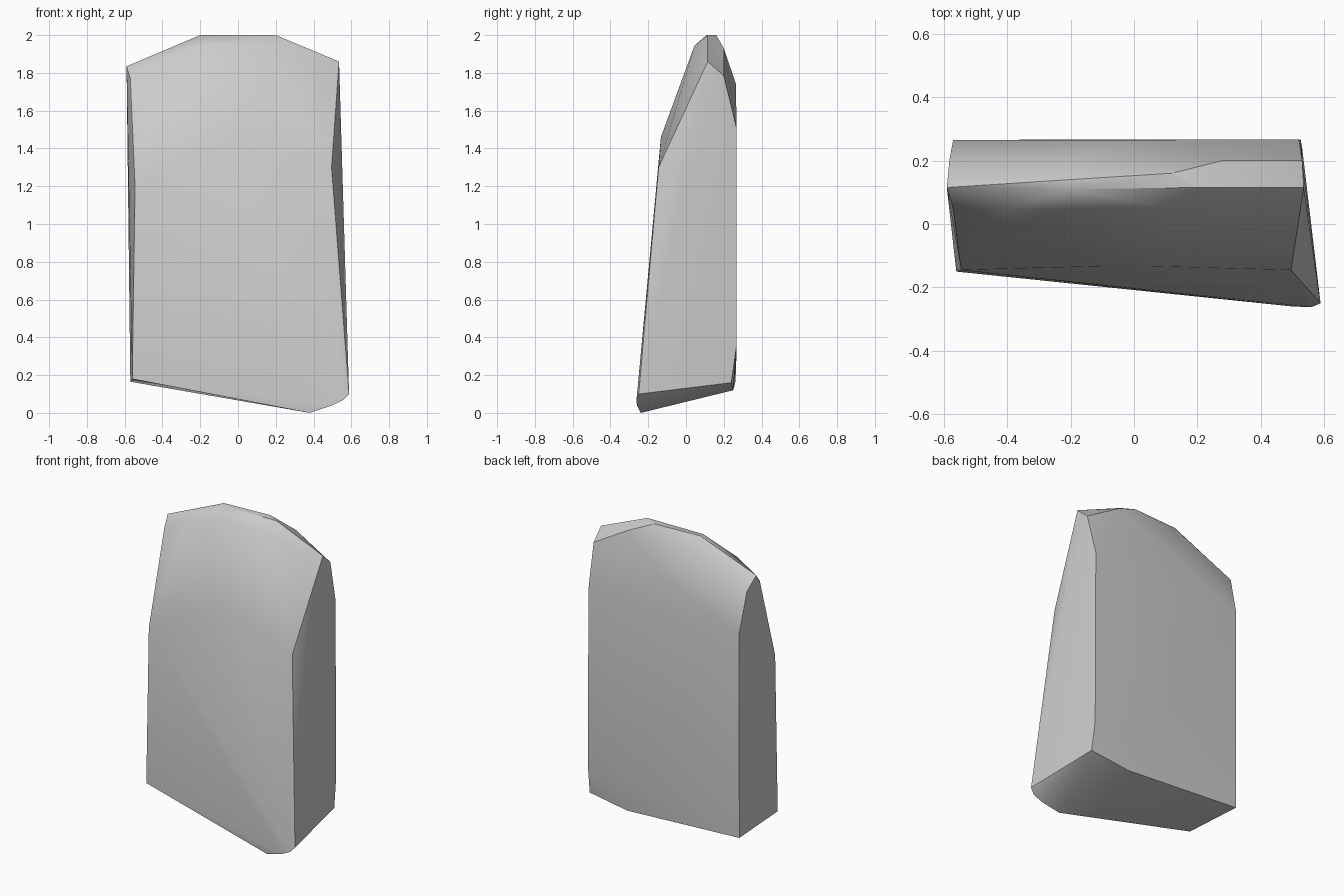
import bpy
import bmesh
from math import radians

# Remove the default object only
default_object = bpy.data.objects.get("Cube")
if default_object:
    bpy.data.objects.remove(default_object, do_unlink=True)


def make_material(name, colour):
    material = bpy.data.materials.new(name)
    material.use_nodes = True
    material.diffuse_color = colour
    shader = next(n for n in material.node_tree.nodes if n.type == "BSDF_PRINCIPLED")
    shader.inputs["Base Color"].default_value = colour
    shader.inputs["Roughness"].default_value = 0.9
    return material


def make_chiselled_stone(name, corner_groups, material):
    """Wrap the corner groups in a tight convex skin, as a chiselled slab."""
    bm = bmesh.new()
    for group in corner_groups:
        for corner in group:
            bm.verts.new(corner)
    hull = bmesh.ops.convex_hull(bm, input=bm.verts)
    loose = {v for v in hull["geom_interior"] + hull["geom_unused"]
             if isinstance(v, bmesh.types.BMVert)}
    bmesh.ops.delete(bm, geom=list(loose), context="VERTS")
    bmesh.ops.recalc_face_normals(bm, faces=bm.faces)

    mesh = bpy.data.meshes.new(name)
    bm.to_mesh(mesh)
    bm.free()
    mesh.materials.append(material)
    stone = bpy.data.objects.new(name, mesh)
    bpy.context.collection.objects.link(stone)

    bpy.ops.object.select_all(action="DESELECT")
    stone.select_set(True)
    bpy.context.view_layer.objects.active = stone
    bpy.ops.object.shade_smooth_by_angle(angle=radians(30))
    return stone


# Slanted foot, with a rounded low corner at the front
foot_front = [(-.56, -.15, .18), (.38, -.24, 0), (.5, -.26, .04),
              (.56, -.262, .07), (.588, -.25, .1)]
foot_back = [(-.57, .262, .165), (.25, .25, .12), (.53, .24, .16)]

# Front face bends back along a gently arched ridge
front_ridge = [(-.545, -.145, 1.2), (-.1, -.133, 1.44), (.05, -.133, 1.46), (.495, -.145, 1.3)]
front_shoulder = [(-.57, .05, 1.77), (-.4, .045, 1.88), (-.17, .045, 1.945),
                  (.14, .045, 1.945), (.45, .06, 1.81)]

# Crest along the top
crest = [(-.59, .115, 1.835), (-.2, .14, 2), (-.2, .11, 2), (.12, .16, 2),
         (.2, .115, 2), (.535, .115, 1.86)]

# Back face, flat in the middle and rolled over at the top
back_shoulder = [(-.582, .2, 1.76), (-.2, .2, 1.93), (.28, .2, 1.93), (.53, .2, 1.785)]
back_edge = [(-.57, .265, 1.5), (0, .265, 1.74), (.52, .267, 1.51),
             (.525, .267, .35), (.2, .267, .3)]

stone_grey = make_material("stone grey", (.6, .6, .6, 1))
make_chiselled_stone(
    "stone_slab",
    [foot_front, foot_back, front_ridge, front_shoulder, crest, back_shoulder, back_edge],
    stone_grey,
)
